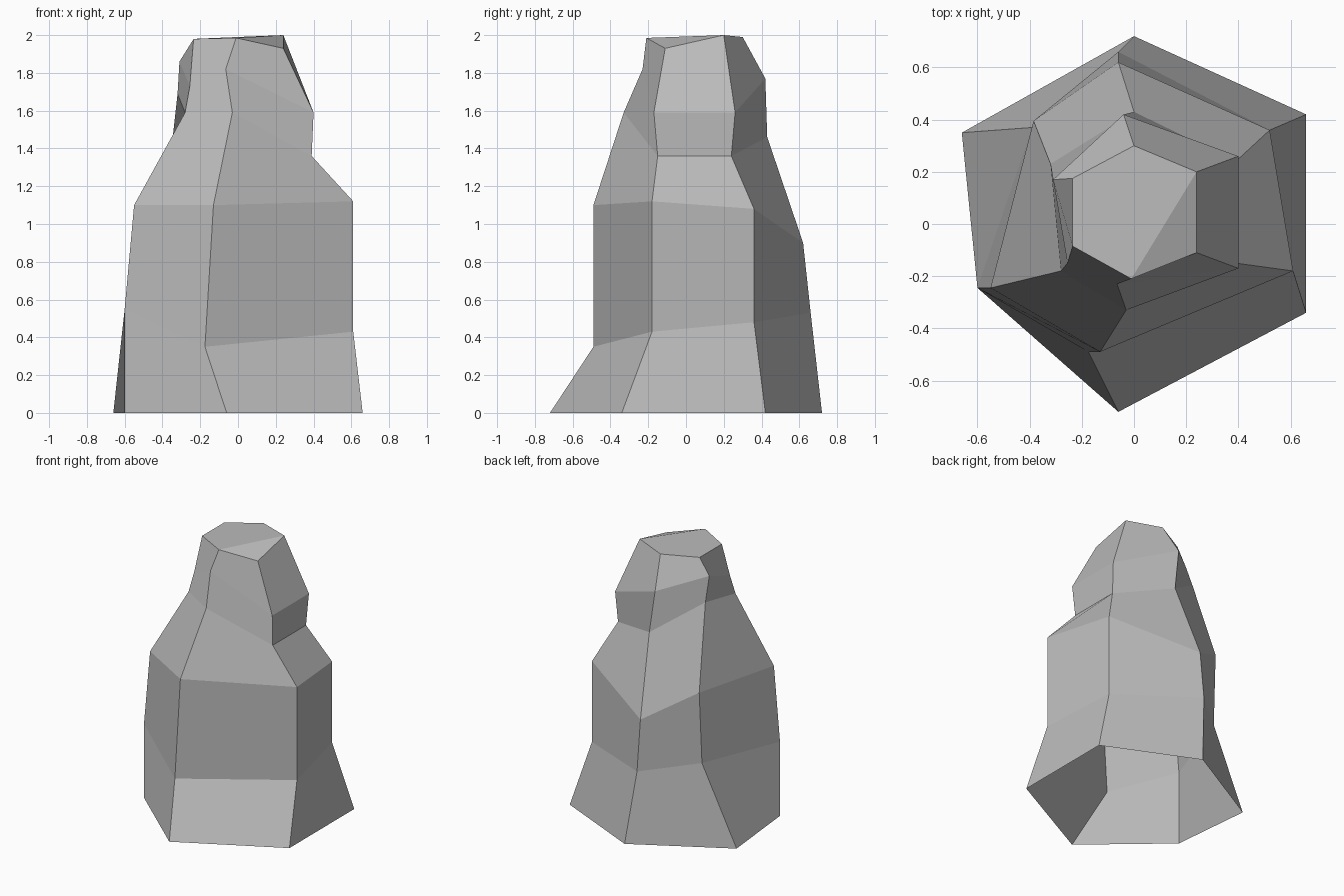
import bpy
import bmesh

default_cube = bpy.data.objects.get("Cube")
if default_cube:
    bpy.data.objects.remove(default_cube, do_unlink=True)


def make_material(name, color):
    """Create a plain matte material with one flat colour."""
    material = bpy.data.materials.new(name)
    material.use_nodes = True
    material.diffuse_color = color
    shader = material.node_tree.nodes["Principled BSDF"]
    shader.inputs["Base Color"].default_value = color
    shader.inputs["Roughness"].default_value = 1
    return material


# Six ridge lines of the rock, counter-clockwise, each from ground to summit
front_left_ridge = [(.66, -.34, 0), (.61, -.18, .43), (.61, -.18, 1.12),
                    (.39, -.15, 1.36), (.4, -.17, 1.59), (.24, -.11, 1.93)]
back_left_ridge = [(.66, .42, 0), (.52, .36, .48), (.52, .36, 1.08),
                   (.39, .24, 1.36), (.4, .26, 1.59), (.24, .2, 2)]
back_ridge = [(0, .72, 0), (-.06, .66, .53), (-.06, .62, .9),
              (0, .43, 1.46), (-.04, .42, 1.77), (0, .3, 1.99)]
back_right_ridge = [(-.66, .35, 0), (-.39, .37, .57), (-.385, .395, 1.1),
                    (-.32, .23, 1.69), (-.31, .17, 1.86), (-.235, .175, 1.98)]
front_right_ridge = [(-.6, -.245, 0), (-.6, -.245, .55), (-.55, -.245, 1.1),
                     (-.28, -.18, 1.59), (-.255, -.15, 1.73), (-.235, -.085, 1.98)]
front_ridge = [(-.06, -.72, 0), (-.175, -.49, .35), (-.13, -.49, 1.1),
               (-.03, -.33, 1.59), (-.065, -.23, 1.82), (-.01, -.21, 1.985)]

ridges = [front_left_ridge, back_left_ridge, back_ridge,
          back_right_ridge, front_right_ridge, front_ridge]

# Flat-sided walls between neighbouring ridges, left open underneath
bm = bmesh.new()
columns = [[bm.verts.new(point) for point in ridge] for ridge in ridges]
for column, neighbour in zip(columns, columns[1:] + columns[:1]):
    for level in range(len(column) - 1):
        bm.faces.new((column[level], neighbour[level],
                      neighbour[level + 1], column[level + 1]))

# Summit plate with one chipped corner folded down
summit = [column[-1] for column in columns]
bm.faces.new(summit[1:])
bm.faces.new((summit[-1], summit[0], summit[1]))

mesh = bpy.data.meshes.new("rock")
bm.to_mesh(mesh)
bm.free()
mesh.materials.append(make_material("stone grey", (.5, .5, .5, 1)))
rock = bpy.data.objects.new("rock", mesh)
bpy.context.collection.objects.link(rock)
